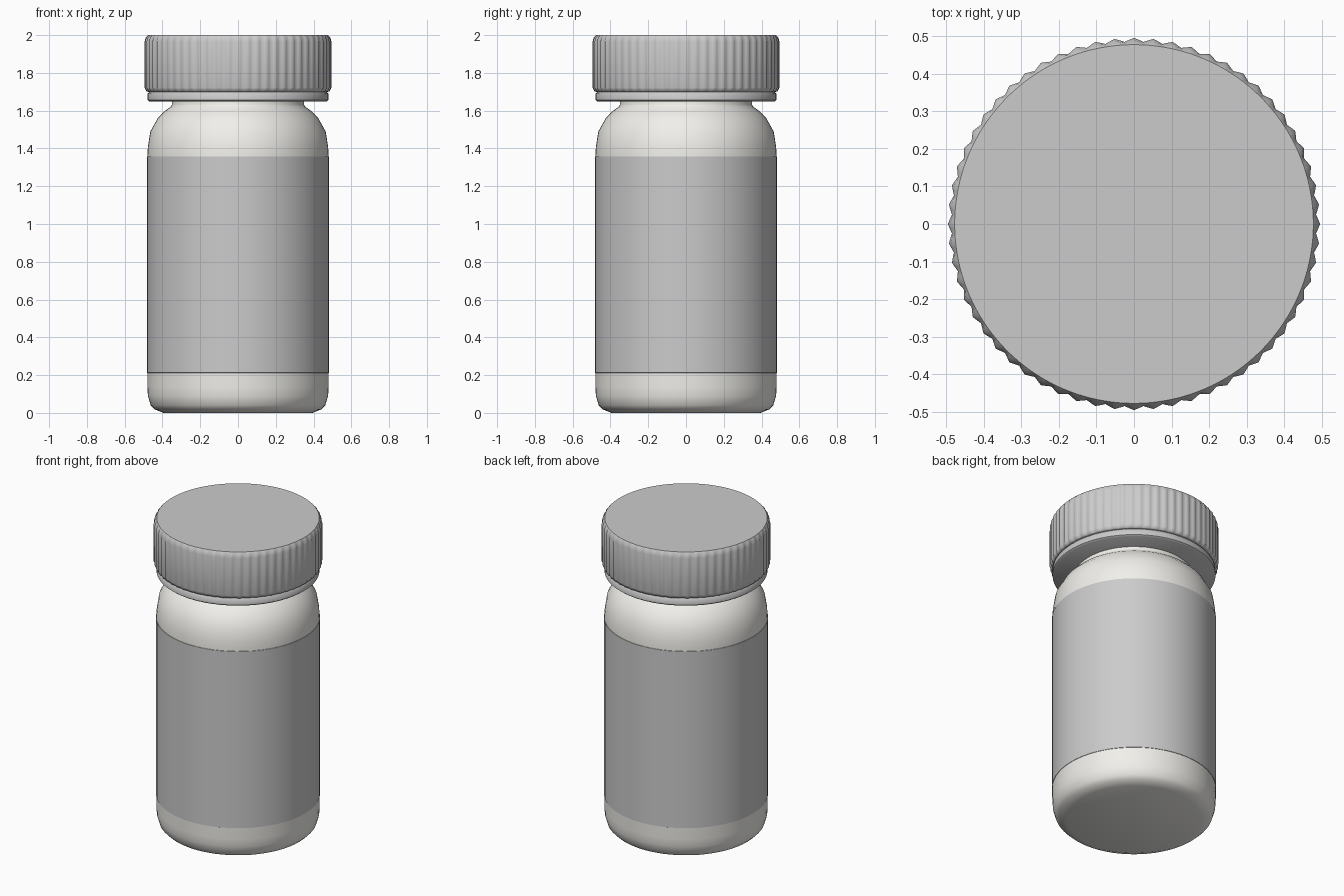
import bpy, bmesh, math

if "Cube" in bpy.data.objects:
    bpy.data.objects.remove(bpy.data.objects["Cube"])

def revolve(name, profile, sides, ridge=None, angle=35, color=None):
    """Spin (radius, z, ridge_weight) points about z; cap the ends that are open discs."""
    bm = bmesh.new()
    rings = []
    for r, z, w in profile:
        ring = []
        for i in range(sides):
            a = math.tau * i / sides
            rr = r - (w * ridge(i) if ridge else 0)
            ring.append(bm.verts.new((rr * math.sin(a), -rr * math.cos(a), z)))
        rings.append(ring)
    for lo, hi in zip(rings, rings[1:]):
        for i in range(sides):
            j = (i + 1) % sides
            bm.faces.new((lo[i], lo[j], hi[j], hi[i]))
    if name != "label":
        bm.faces.new(rings[0][::-1])
        bm.faces.new(rings[-1])
    me = bpy.data.meshes.new(name)
    bm.to_mesh(me)
    bm.free()
    ob = bpy.data.objects.new(name, me)
    bpy.context.collection.objects.link(ob)
    if color:
        mat = bpy.data.materials.new(name + "_plastic")
        mat.diffuse_color = color
        mat.use_nodes = True
        mat.node_tree.nodes["Principled BSDF"].inputs["Base Color"].default_value = mat.diffuse_color
        me.materials.append(mat)
    bpy.ops.object.select_all(action='DESELECT')
    ob.select_set(True)
    bpy.context.view_layer.objects.active = ob
    bpy.ops.object.shade_smooth_by_angle(angle=math.radians(angle))
    return ob

# bottle: rounded base, straight wall, curved shoulder, neck
body = [(0.395, 0.0), (0.44, 0.018), (0.462, 0.04), (0.477, 0.09), (0.48, 0.14),
        (0.48, 1.36), (0.477, 1.41), (0.464, 1.49), (0.425, 1.56),
        (0.385, 1.6), (0.355, 1.622), (0.35, 1.632), (0.35, 1.66)]
revolve("bottle", [(r, z, 0) for r, z in body], 64, color=(0.88, 0.87, 0.83, 1))

# label: thin sleeve around the straight wall
revolve("label", [(0.48, 0.212, 0), (0.482, 0.213, 0), (0.482, 1.357, 0), (0.48, 1.358, 0)], 64)

# seal ring under the cap
revolve("seal_ring", [(0.468, 1.648, 0), (0.478, 1.656, 0), (0.478, 1.69, 0),
                      (0.47, 1.698, 0), (0.466, 1.705, 0)], 128, angle=50)

# screw cap with 60 grip ridges
revolve("cap", [(0.476, 1.7, 0), (0.485, 1.703, 0.4), (0.495, 1.722, 1), (0.495, 1.965, 1),
                (0.489, 1.987, 0.7), (0.477, 2.0, 0)],
        240, ridge=lambda i: 0.005 * (1 - math.cos(math.tau * i / 4)), angle=50)
